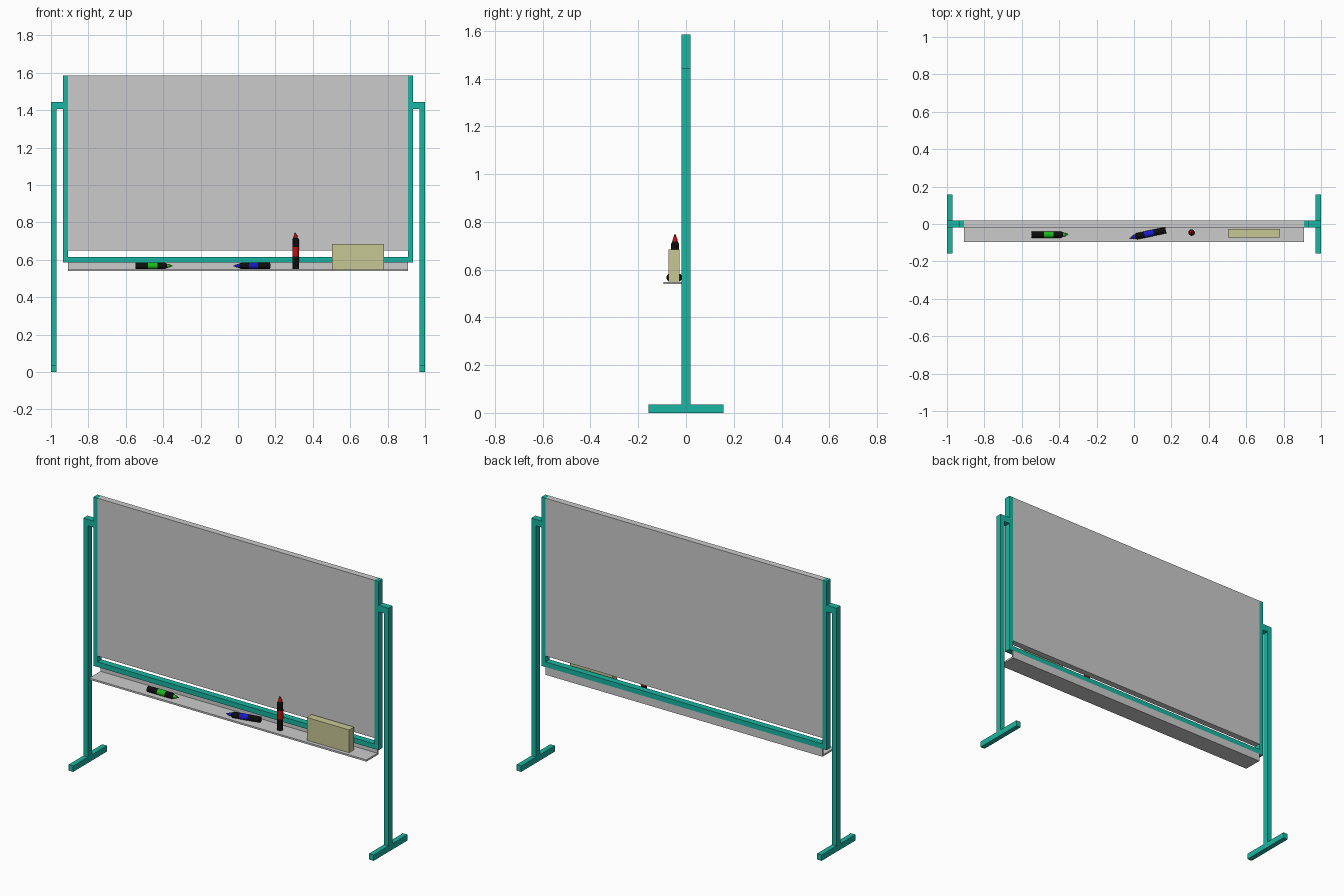
import bpy, bmesh, math
from mathutils import Vector

if "Cube" in bpy.data.objects:
    bpy.data.objects.remove(bpy.data.objects["Cube"])


def material(name, rgb):
    m = bpy.data.materials.new(name)
    m.diffuse_color = (*rgb, 1)
    m.use_nodes = True
    m.node_tree.nodes["Principled BSDF"].inputs["Base Color"].default_value = m.diffuse_color
    return m


TEAL = material("teal_paint", (0.01, 0.46, 0.36))
BLACK = material("black_plastic", (0.004, 0.004, 0.004))
BEIGE = material("eraser_felt", (0.57, 0.57, 0.30))
GREEN = material("green_ink", (0.01, 0.5, 0.01))
BLUE = material("blue_ink", (0.01, 0.01, 0.6))
RED = material("red_ink", (0.55, 0.005, 0.005))


def finish(name, bm, mats):
    me = bpy.data.meshes.new(name)
    bmesh.ops.recalc_face_normals(bm, faces=bm.faces)
    bm.to_mesh(me)
    bm.free()
    ob = bpy.data.objects.new(name, me)
    bpy.context.collection.objects.link(ob)
    for m in mats:
        me.materials.append(m)
    return ob


def box(name, x, y, z, mat=None):
    bm = bmesh.new()
    bmesh.ops.create_cube(bm, size=1)
    for v in bm.verts:
        v.co = [(a + b) / 2 + c * (b - a) for (a, b), c in zip((x, y, z), v.co)]
    return finish(name, bm, [mat] if mat else [])


def mirrored_box(name, x, y, z, mat):
    box(name + "_right", x, y, z, mat)
    box(name + "_left", (-x[1], -x[0]), y, z, mat)


def marker(name, ink, start, direction, sides=16):
    # rings of (distance along pen, radius); the last ring is the slanted nib
    rings = [(0, .017), (.067, .017), (.067, .0175), (.117, .0175), (.117, .017),
             (.158, .017), (.168, .011), (.180, .009), (.193, .003)]
    inked = {2, 6, 7}
    bm = bmesh.new()
    loops = []
    for i, (d, r) in enumerate(rings):
        loop = []
        for k in range(sides):
            a = math.tau * k / sides
            slant = math.cos(a) * .006 if i == len(rings) - 1 else 0
            loop.append(bm.verts.new((r * math.cos(a), r * math.sin(a), d + slant)))
        loops.append(loop)
    for i in range(len(rings) - 1):
        for k in range(sides):
            n = (k + 1) % sides
            f = bm.faces.new((loops[i][k], loops[i][n], loops[i + 1][n], loops[i + 1][k]))
            f.material_index = int(i in inked)
    bm.faces.new(loops[0])
    bm.faces.new(loops[-1]).material_index = 1
    ob = finish(name, bm, [BLACK, ink])
    ob.location = start
    ob.rotation_euler = Vector(direction).to_track_quat('Z', 'Y').to_euler()
    return ob


D = (-.019, .019)

# Stand: feet, posts, arms
mirrored_box("foot", (.97, 1), (-.158, .158), (0, .035), TEAL)
mirrored_box("post", (.97, 1), D, (.035, 1.405), TEAL)
mirrored_box("arm", (.935, 1), D, (1.405, 1.443), TEAL)

# Board frame and panel
mirrored_box("frame_side", (.908, .935), D, (.585, 1.585), TEAL)
box("frame_bottom", (-.908, .908), D, (.585, .615), TEAL)
box("board", (-.908, .908), D, (.65, 1.585))

# Tray
box("tray_floor", (-.908, .908), (-.095, .019), (.539, .549))
box("tray_back", (-.908, .908), (.009, .019), (.549, .585))

# Things on the tray
box("eraser", (.502, .78), (-.073, -.027), (.549, .684), BEIGE)
marker("green_marker", GREEN, (-.548, -.057, .567), (1, 0, 0))
marker("blue_marker", BLUE, (.17, -.033, .567), (-.19, -.04, 0))
marker("red_marker", RED, (.308, -.046, .55), (0, 0, 1))
